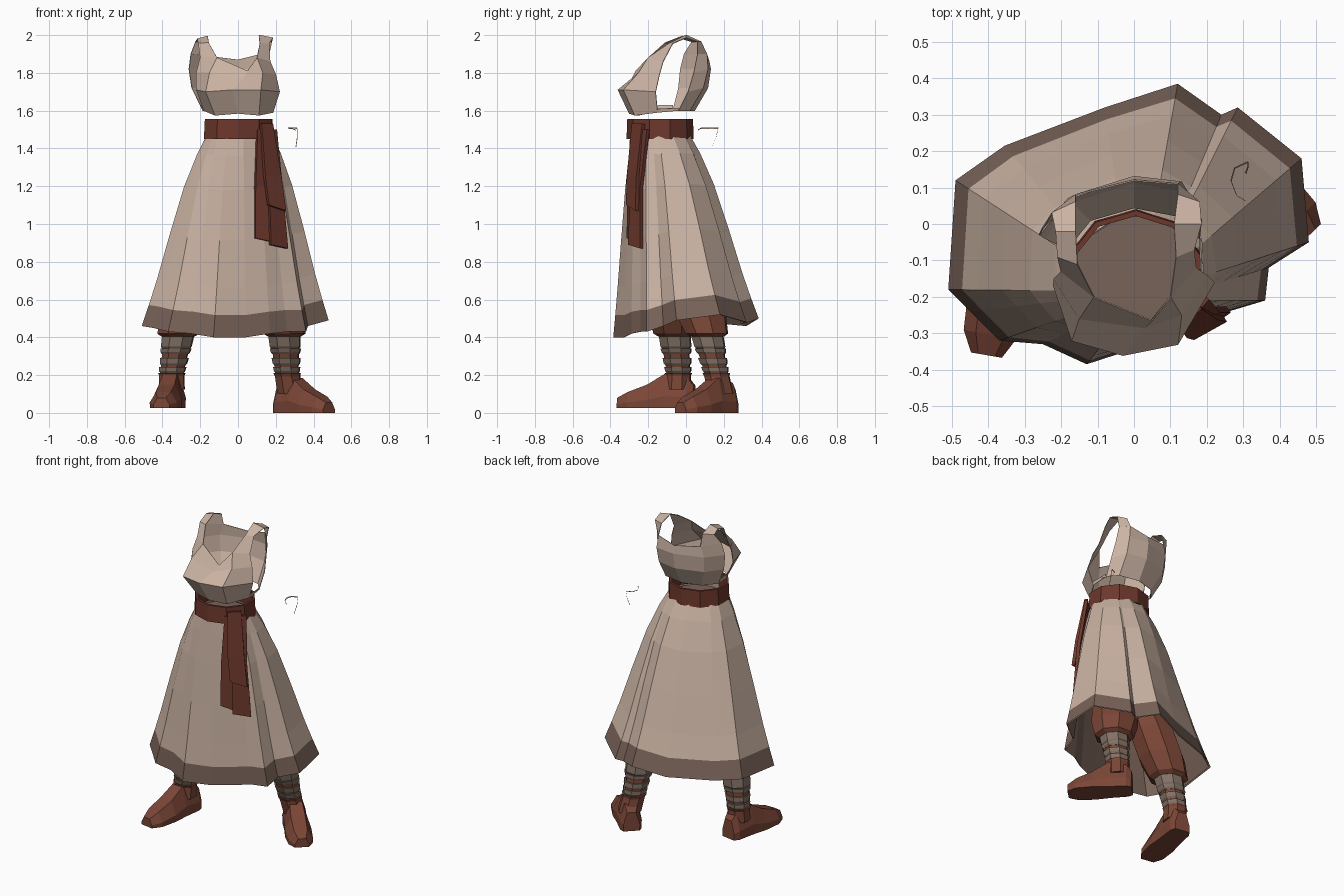
import bpy, bmesh, math
from mathutils import Vector


def material(name, rgb):
    m = bpy.data.materials.new(name)
    m.diffuse_color = (*rgb, 1)
    return m


LINEN = material("linen", (0.60, 0.455, 0.37))
HEM = material("brown hem", (0.19, 0.125, 0.098))
SASH = material("dark red sash", (0.15, 0.038, 0.024))
LEATHER = material("red brown leather", (0.20, 0.062, 0.038))
WRAP = material("grey brown wrap", (0.225, 0.165, 0.13))


def make(name, rows, mats, closed=True, caps=(False, False), rule=None):
    """Skin rows of points into a flat-shaded surface."""
    bm = bmesh.new()
    vs = [[bm.verts.new(p) for p in r] for r in rows]
    n = len(rows[0])
    for i in range(len(rows) - 1):
        for j in range(n if closed else n - 1):
            k = (j + 1) % n
            f = bm.faces.new((vs[i][j], vs[i][k], vs[i + 1][k], vs[i + 1][j]))
            if rule:
                f.material_index = rule(i)
    if caps[0]:
        bm.faces.new(vs[0][::-1])
    if caps[1]:
        bm.faces.new(vs[-1])
    bmesh.ops.recalc_face_normals(bm, faces=bm.faces)
    me = bpy.data.meshes.new(name)
    bm.to_mesh(me)
    bm.free()
    for m in mats:
        me.materials.append(m)
    ob = bpy.data.objects.new(name, me)
    bpy.context.collection.objects.link(ob)
    return ob


def ring(x, y, z, rx, ry, n=8, turn=0.3):
    return [(x + rx * math.cos(turn + math.tau * k / n),
             y + ry * math.sin(turn + math.tau * k / n), z) for k in range(n)]


def thicken(ob, t, offset=0):
    s = ob.modifiers.new("thickness", "SOLIDIFY")
    s.thickness = t
    s.offset = offset


# Skirt: uneven pleated hem blended up to an oval waist
hem = [(-0.51, -0.18, .46), (-0.45, -0.24, .45), (-0.37, -0.32, .43), (-0.25, -0.33, .42),
       (-0.13, -0.385, .40), (0.04, -0.33, .40), (0.17, -0.29, .42), (0.26, -0.24, .43),
       (0.36, -0.21, .43), (0.37, -0.12, .46), (0.48, -0.05, .49), (0.46, 0.18, .52),
       (0.285, 0.32, .48), (0.24, 0.30, .47), (0.12, 0.385, .50), (-0.08, 0.32, .46),
       (-0.355, 0.215, .47), (-0.49, 0.12, .48)]
levels = [(0, 0), (.10, .15), (.27, .35), (.52, .57), (.75, .76), (.89, .89), (1, 1)]


def skirt_rows(shrink, top):
    rows = []
    for down, out in levels:
        row = []
        for x, y, z in hem:
            a = math.atan2(y + 0.02, x)
            wx, wy = 0.005 + 0.178 * math.cos(a), -0.135 + 0.163 * math.sin(a)
            px, py = wx + (x - wx) * out, wy + (y - wy) * out
            row.append((px * shrink, -0.1 + (py + 0.1) * shrink, top + (z - top) * down))
        rows.append(row)
    return rows


make("skirt", skirt_rows(1, 1.47), [LINEN, HEM], rule=lambda i: int(i == 5))
make("skirt_lining", skirt_rows(0.98, 1.44), [HEM], caps=(True, False))

# Belt with inner wall
make("belt", [ring(.003, -.137, z, rx, ry, 10) for z, rx, ry in
              [(1.45, .178, .165), (1.45, .192, .178), (1.555, .187, .174),
               (1.555, .172, .159), (1.45, .178, .165)]], [SASH])


# Hanging sash ends
def hanging(name, path, t=0.02):
    ob = make(name, [[(x0, y0, z), (x1, y1, z - d)] for x0, y0, x1, y1, z, d in path],
              [SASH], closed=False)
    thicken(ob, t)


hanging("sash_inner_end", [(.10, -.28, .17, -.235, 1.50, 0), (.09, -.30, .17, -.265, 1.2, 0),
                           (.09, -.305, .18, -.28, .925, .02)])
hanging("sash_outer_end", [(.14, -.265, .20, -.20, 1.50, 0), (.16, -.285, .23, -.235, 1.2, 0),
                           (.17, -.30, .26, -.235, .89, .02)])
hanging("sash_short_end", [(.12, -.28, .18, -.225, 1.53, 0), (.14, -.305, .225, -.255, 1.25, 0),
                           (.16, -.31, .25, -.26, 1.10, .03)])

# Bodice front, with bust line and notched neckline
front = [[(-.18, -.15, 1.60), (-.12, -.25, 1.575), (0, -.30, 1.585), (.11, -.27, 1.575), (.185, -.15, 1.59)],
         [(-.22, -.17, 1.71), (-.17, -.32, 1.70), (-.03, -.36, 1.71), (.12, -.33, 1.71), (.22, -.16, 1.70)],
         [(-.22, -.15, 1.80), (-.15, -.26, 1.80), (.03, -.285, 1.77), (.13, -.25, 1.80), (.20, -.14, 1.79)],
         [(-.20, -.13, 1.88), (-.11, -.20, 1.88), (.05, -.265, 1.81), (.10, -.20, 1.88), (.17, -.12, 1.86)]]
# Bodice back
back = [[(.18, -.04, 1.60), (.13, .02, 1.60), (0, .045, 1.60), (-.12, .01, 1.60), (-.185, -.07, 1.60)],
        [(.185, .01, 1.70), (.13, .09, 1.72), (0, .115, 1.72), (-.17, .06, 1.72), (-.245, -.04, 1.72)],
        [(.175, .04, 1.80), (.13, .115, 1.82), (0, .13, 1.82), (-.18, .07, 1.82), (-.26, -.03, 1.82)],
        [(.165, .06, 1.90), (.12, .11, 1.90), (0, .12, 1.87), (-.16, .08, 1.89), (-.25, -.01, 1.90)]]
# Shoulder straps and the low side strips below the armholes
strips = {
    "left_strap": [(front[3][0], front[3][1]), ((-.21, -.09, 1.955), (-.155, -.11, 1.96)),
                   ((-.215, -.02, 1.98), (-.16, -.02, 1.995)),
                   ((-.225, .03, 1.965), (-.16, .06, 1.965)), (back[3][4], back[3][3])],
    "right_strap": [(front[3][4], front[3][3]), ((.165, -.07, 1.955), (.115, -.09, 1.955)),
                    ((.185, 0, 1.985), (.11, 0, 2.0)),
                    ((.18, .06, 1.965), (.12, .08, 1.965)), (back[3][0], back[3][1])],
    "left_side_strip": [(front[0][0], (-.19, -.15, 1.63)), (back[0][4], (-.195, -.07, 1.63))],
    "right_side_strip": [(front[0][4], (.19, -.15, 1.61)), (back[0][0], (.185, -.04, 1.615))],
}
for name, rows in [("bodice_front", front), ("bodice_back", back), *strips.items()]:
    thicken(make(name, rows, [LINEN], closed=False), 0.004)

# Loose thread floating behind the right hip
thread = [(.305, .065, 1.50), (.28, .08, 1.51), (.265, .12, 1.51), (.275, .155, 1.51),
          (.312, .172, 1.51), (.312, .16, 1.46), (.305, .14, 1.41)]
make("loose_thread", [[p, (p[0] + .003, p[1] - .003, p[2] - .006)] for p in thread],
     [LINEN], closed=False)


# Legs: trousers, wraps and boots
def leg(side, ankle, knee, hip, heel, toe, z0):
    a, k, h = Vector(ankle), Vector(knee), Vector(hip)

    def tube(name, spec, mat, n=8):
        make(f"{side}_{name}", [ring(*p, r, r, n) for p, r in spec], [mat], caps=(True, True))

    tube("trouser", [(a.lerp(k, .92), .09), (k, .118), (k.lerp(h, .25), .14),
                     (k.lerp(h, .6), .14), (h, .11)], LEATHER)
    tube("shin", [(a.lerp(k, -.1), .062), (a.lerp(k, .9), .08)], LEATHER)
    for i, (b, t) in enumerate([(0, .16), (.2, .38), (.48, .62), (.62, .95)]):
        r = .064 + .022 * b
        tube(f"wrap_{i + 1}", [(a.lerp(k, b), r), (a.lerp(k, b + .05), r + .008),
                               (a.lerp(k, t), r + .012)], WRAP)

    # boot foot as cross-sections from heel to toe
    s, e = Vector((*heel, z0)), Vector((*toe, z0))
    across = (e - s).normalized().cross(Vector((0, 0, 1)))
    rows = []
    for f, w, ht in [(0, .048, .12), (.08, .064, .16), (.36, .068, .185),
                     (.6, .078, .125), (.86, .072, .085), (1, .042, .055)]:
        c = s.lerp(e, f)
        rows.append([c + across * w * u + Vector((0, 0, ht * v)) for u, v in
                     [(-1, 0), (1, 0), (1.02, .35), (.55, 1), (-.55, 1), (-1.02, .35)]])
    make(f"{side}_boot", rows, [LEATHER], caps=(True, True))
    low = s.lerp(e, .22) + Vector((0, 0, .10))
    tube("boot_cuff", [(low, .072), (a.lerp(low, .15), .07), (a, .076)], LEATHER)


leg("left", (-.35, -.04, .21), (-.315, -.06, .42), (-.13, -.08, .85),
    (-.335, .045), (-.405, -.36), .025)
leg("right", (.26, .16, .21), (.245, .11, .42), (.12, -.02, .85),
    (.22, .245), (.482, -.03), 0)
